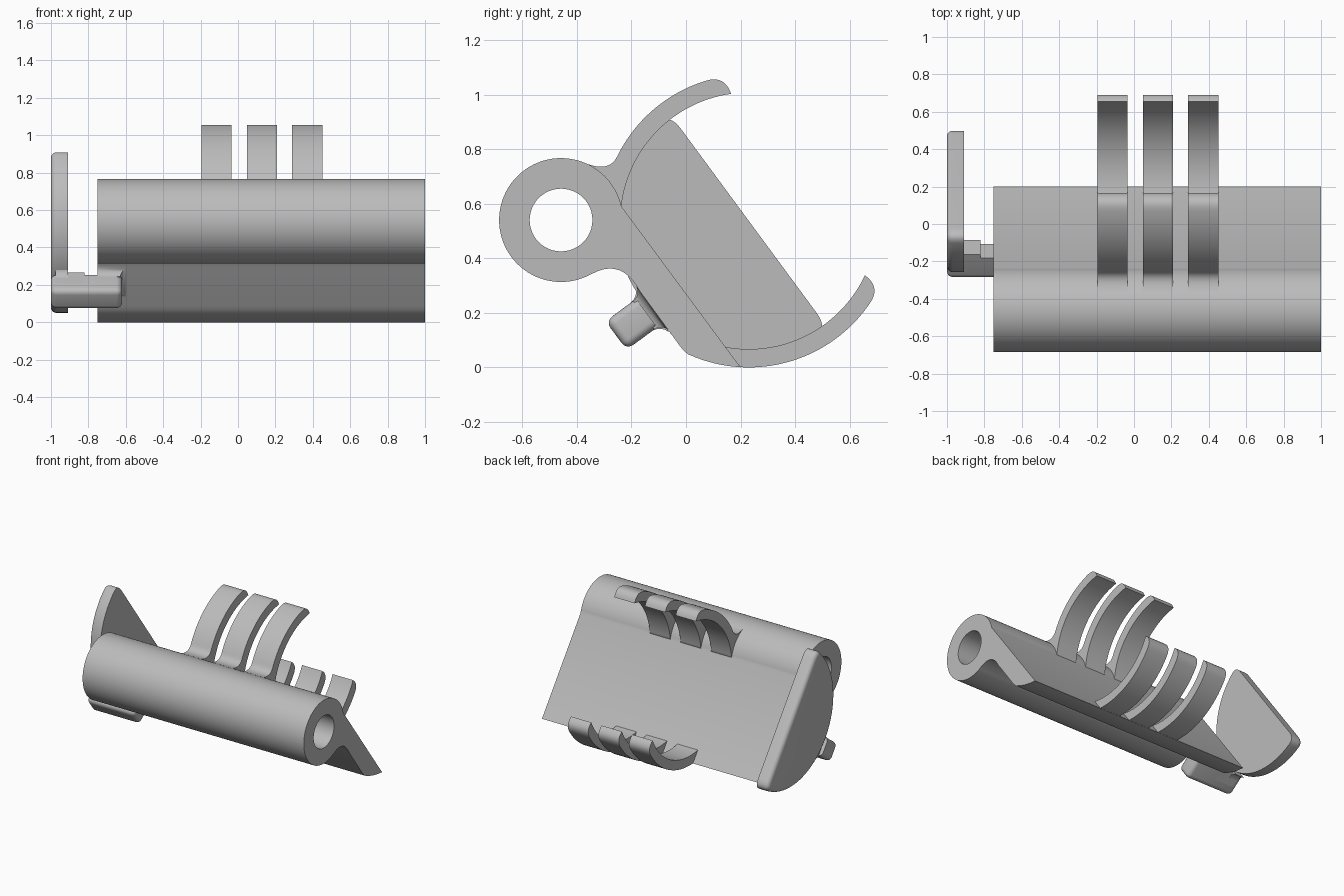
import bpy, bmesh
from math import sin, cos, radians, pi
from mathutils import Matrix, Vector

if "Cube" in bpy.data.objects:
    bpy.data.objects.remove(bpy.data.objects["Cube"])

grey = bpy.data.materials.new("plain grey")
grey.use_nodes = True
grey.diffuse_color = (0.5, 0.5, 0.5, 1)
grey.node_tree.nodes["Principled BSDF"].inputs["Base Color"].default_value = (0.5, 0.5, 0.5, 1)

# Shared layout in the (y, z) plane
GRIP = (0.23, 0.537)        # centre of the clamped circle
TUBE = (-0.458, 0.54)       # centre of the hinge tube
INNER, OUTER = 0.47, 0.537  # finger radii
AXIS = 216.4                # direction from the grip centre to the body


def polar(c, r, a):
    return (c[0] + r * cos(radians(a)), c[1] + r * sin(radians(a)))


def arc(c, r, a0, a1, n=32):
    return [polar(c, r, a0 + (a1 - a0) * i / n) for i in range(n + 1)]


def bend(a, b, c, n=10):
    """Rounded corner from a to c, pulled towards b."""
    a, b, c = Vector(a), Vector(b), Vector(c)
    return [tuple(a * (1 - t) ** 2 + b * 2 * t * (1 - t) + c * t * t)
            for t in (i / n for i in range(n + 1))]


def finish(name, bm):
    bmesh.ops.remove_doubles(bm, verts=bm.verts, dist=1e-5)
    bmesh.ops.recalc_face_normals(bm, faces=bm.faces)
    mesh = bpy.data.meshes.new(name)
    bm.to_mesh(mesh)
    bm.free()
    mesh.materials.append(grey)
    ob = bpy.data.objects.new(name, mesh)
    bpy.context.collection.objects.link(ob)
    bpy.ops.object.select_all(action='DESELECT')
    ob.select_set(True)
    bpy.context.view_layer.objects.active = ob
    bpy.ops.object.shade_smooth_by_angle(angle=radians(35))
    return ob


def prism(name, loops, x0, x1, rim=0):
    """Extrude a (y, z) outline, with optional holes, along x."""
    bm = bmesh.new()
    edges = []
    for loop in loops:
        vs = [bm.verts.new((x0, y, z)) for y, z in loop]
        if len(loops) == 1:
            bm.faces.new(vs)
        else:
            edges += [bm.edges.new((vs[i - 1], vs[i])) for i in range(len(vs))]
    if edges:
        bmesh.ops.triangle_fill(bm, edges=edges, use_beauty=True)
    out = bmesh.ops.extrude_face_region(bm, geom=bm.faces[:], use_keep_orig=True)
    moved = [v for v in out["geom"] if isinstance(v, bmesh.types.BMVert)]
    bmesh.ops.translate(bm, verts=moved, vec=(x1 - x0, 0, 0))
    if rim:
        side = [e for e in bm.edges if all(abs(v.co.x - x0) < 1e-5 for v in e.verts)]
        bmesh.ops.bevel(bm, geom=side, offset=rim, segments=5, profile=0.5, affect='EDGES')
    return finish(name, bm)


# Body: hinge tube with its jaw plate, bored through
outline = [(0.2, 0.0)] + arc(GRIP, OUTER, 266, 247, 10)
outline += bend((0.008, 0.048), (-0.012, 0.062), (-0.033, 0.093))
outline += bend((-0.17, 0.28), (-0.235, 0.4), (-0.34, 0.345))
outline += arc(TUBE, 0.227, 300, 12.7, 64)
bore = arc(TUBE, 0.115, 0, 352.5, 47)
prism("hinge_body", [outline, bore], -0.75, 1.0)


# Fingers: three pairs of curved claws around the grip circle
def finger_tip(sign):
    end = AXIS + sign * 118.5
    return bend(polar(GRIP, INNER, end), polar(GRIP, OUTER + 0.005, end + sign * -1.5),
                polar(GRIP, OUTER, end - sign * 9))


upper = arc(GRIP, INNER, 173.6, 98.5) + finger_tip(-1) + arc(GRIP, OUTER, 108, 154)
upper += bend((-0.26, 0.76), (-0.29, 0.72), (-0.36, 0.745)) + [(-0.31, 0.63), (-0.25, 0.57)]
lower = arc(GRIP, INNER, 258, 334) + finger_tip(1) + arc(GRIP, OUTER, 325, 266.8)
for i, x in enumerate((-0.195, 0.048, 0.29)):
    prism(f"upper_finger_{i + 1}", [upper], x, x + 0.161)
    prism(f"lower_finger_{i + 1}", [lower], x, x + 0.161)

# Side plate: half disc with softened corners and a rounded outer rim
R = 0.487
a0, a1 = AXIS - 90, AXIS + 90
plate = arc(GRIP, R, a0 + 7, a1 - 7, 48)
plate += bend(polar(GRIP, R, a1 - 6), polar(GRIP, R, a1), polar(GRIP, 0.42, a1))
plate += bend(polar(GRIP, 0.42, a0), polar(GRIP, R, a0), polar(GRIP, R, a0 + 6))
prism("side_plate", [plate], -1.0, -0.91, rim=0.03)

# Thumb latch, built in a tilted frame: x, along the body, into the body
a = radians(AXIS)
tilt = Matrix(((1, 0, 0, 0), (0, sin(a), -cos(a), -0.245),
               (0, -cos(a), -sin(a), 0.125), (0, 0, 0, 1)))
HALF = 0.065


def block(name, x0, x1, s0, s1, soft=0):
    bm = bmesh.new()
    bmesh.ops.create_cube(bm, size=1, matrix=Matrix.Translation(((x0 + x1) / 2, 0, (s0 + s1) / 2))
                          @ Matrix.Diagonal((x1 - x0, 2 * HALF, s1 - s0, 1)))
    if soft:
        rim = [e for e in bm.edges if any(v.co.z < s1 - 1e-4 for v in e.verts)]
        bmesh.ops.bevel(bm, geom=rim, offset=soft, segments=5, profile=0.5, affect='EDGES')
    bm.transform(tilt)
    return finish(name, bm)


def collar(name, x0, x1, s0, s1, grow_x):
    """Concave flare that blends the latch into a surface."""
    bm = bmesh.new()
    r, rings = s1 - s0, []
    for i in range(7):
        t = i / 6 * pi / 2
        g, s = r * (1 - cos(t)), s0 + r * sin(t)
        w, xe = HALF + g, x1 + g * grow_x
        rings.append([bm.verts.new(p) for p in
                      ((x0, -w, s), (xe, -w, s), (xe, w, s), (x0, w, s))])
    for lo, hi in zip(rings, rings[1:]):
        for k in range(4):
            bm.faces.new((lo[k - 1], lo[k], hi[k], hi[k - 1]))
    bm.faces.new(rings[0])
    bm.faces.new(rings[-1])
    bm.transform(tilt)
    return finish(name, bm)


block("thumb_latch", -1.0, -0.62, -0.014, 0.125, soft=0.03)
block("latch_spacer", -0.97, -0.82, 0.05, 0.15)
collar("latch_body_blend", -0.75, -0.63, 0.112, 0.153, 1)
collar("latch_plate_blend", -0.975, -0.91, 0.1, 0.15, 0)
